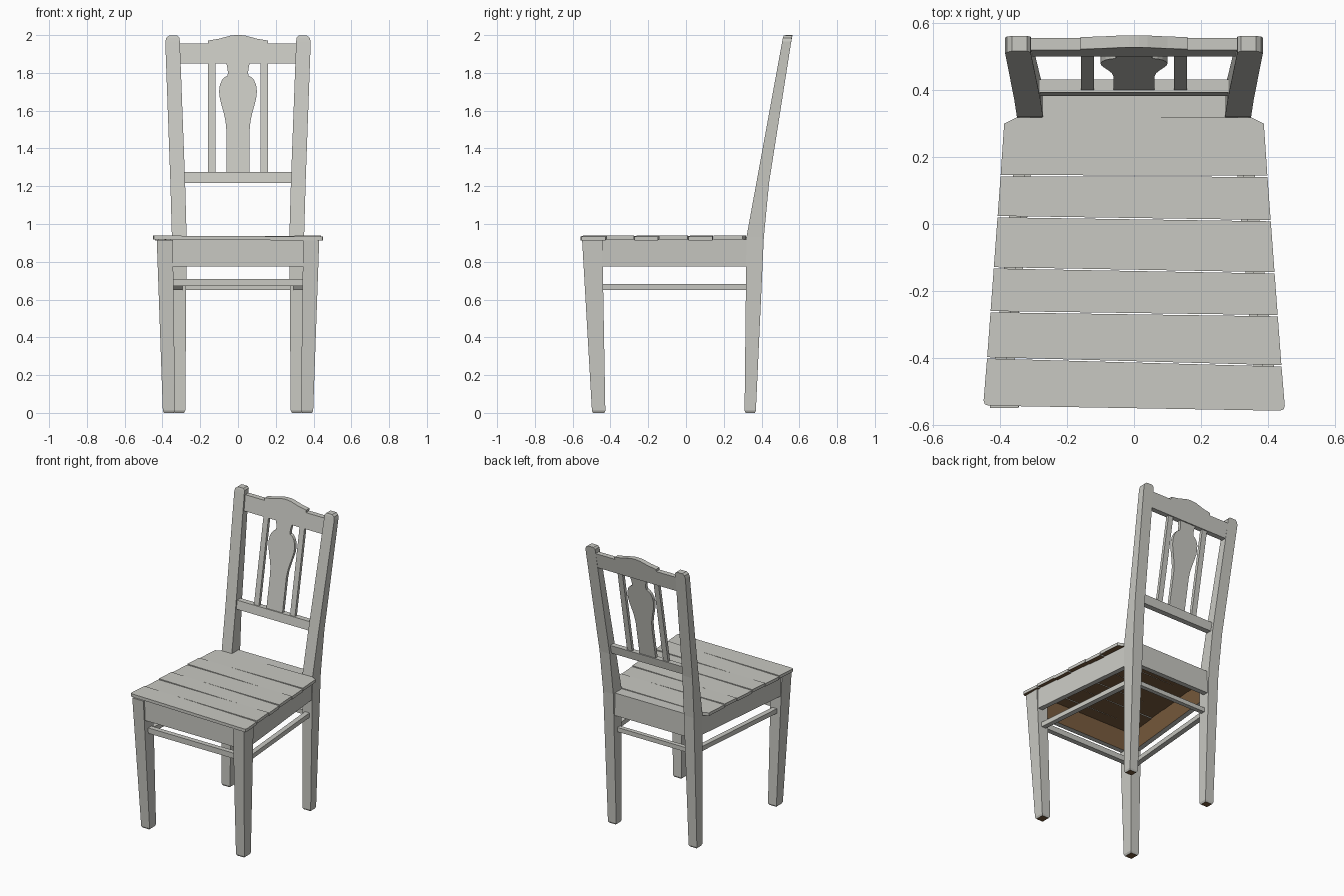
import bpy
import bmesh
from mathutils import Vector

cube = bpy.data.objects.get("Cube")
if cube:
    bpy.data.objects.remove(cube, do_unlink=True)


def material(name, rgb):
    mat = bpy.data.materials.new(name)
    mat.use_nodes = True
    mat.diffuse_color = (*rgb, 1)
    mat.node_tree.nodes["Principled BSDF"].inputs["Base Color"].default_value = (*rgb, 1)
    return mat


PAINT = material("pale grey paint", (0.58, 0.58, 0.54))
WOOD = material("bare brown wood", (0.19, 0.105, 0.047))


def skin(name, rings, bare=None):
    """Join rings of equal point count; faces whose normal follows 'bare' stay unpainted."""
    bm = bmesh.new()
    loops = [[bm.verts.new(p) for p in ring] for ring in rings]
    n = len(loops[0])
    bm.faces.new(loops[0])
    bm.faces.new(loops[-1])
    for low, high in zip(loops, loops[1:]):
        for i in range(n):
            j = (i + 1) % n
            bm.faces.new((low[i], low[j], high[j], high[i]))
    bmesh.ops.recalc_face_normals(bm, faces=bm.faces)
    bm.normal_update()
    if bare:
        for f in bm.faces:
            f.material_index = int(f.normal.dot(Vector(bare).normalized()) > 0.9)
    mesh = bpy.data.meshes.new(name)
    bm.to_mesh(mesh)
    bm.free()
    mesh.materials.append(PAINT)
    mesh.materials.append(WOOD)
    obj = bpy.data.objects.new(name, mesh)
    bpy.context.collection.objects.link(obj)
    return obj


def post(name, side, sections):
    """Tapered square post from (z, x inner, x outer, y front, y back) sections."""
    rings = [[(side * xi, yf, z), (side * xo, yf, z), (side * xo, yb, z), (side * xi, yb, z)]
             for z, xi, xo, yf, yb in sections]
    return skin(name, rings, (0, 0, -1))


def rail(name, a, b, z0, z1, thick, bare_inside=False):
    """Straight bar whose outer face runs from a to b in plan, thickened inwards."""
    a, b = Vector(a), Vector(b)
    d = (b - a).normalized()
    inward = Vector((-d.y, d.x))
    if inward.dot(a + b) > 0:
        inward = -inward
    plan = [a, b, b + inward * thick, a + inward * thick]
    bare = (inward.x, inward.y, 0) if bare_inside else None
    return skin(name, [[(p.x, p.y, z) for p in plan] for z in (z0, z1)], bare)


def leaning(name, outline, offset, thick):
    """Flat board with an (x, z) outline that follows the rake of the back."""
    def ring(extra):
        return [(x, 0.32 + 0.183 * (z - 0.93) + offset + extra, z) for x, z in outline]
    return skin(name, [ring(0), ring(thick)])


def mirrored(half):
    """Complete a symmetric outline from its right half, listed bottom to top."""
    return half + [(-x, z) for x, z in reversed(half) if x > 0]


# Legs, back posts, side aprons, side stretchers and thin back slats
for label, s in (("left", 1), ("right", -1)):
    post(f"{label}_front_leg", s, [
        (0, 0.34, 0.392, -0.492, -0.433),
        (0.012, 0.333, 0.398, -0.498, -0.427),
        (0.915, 0.345, 0.43, -0.55, -0.443)])
    post(f"{label}_back_post", s, [
        (0, 0.286, 0.337, 0.316, 0.364),
        (0.012, 0.279, 0.343, 0.31, 0.37),
        (0.93, 0.272, 0.35, 0.32, 0.412),
        (1.22, 0.28, 0.358, 0.373, 0.44),
        (1.965, 0.308, 0.385, 0.509, 0.557),
        (1.985, 0.309, 0.38, 0.513, 0.56),
        (1.997, 0.32, 0.365, 0.517, 0.562)])
    rail(f"{label}_apron", (s * 0.422, -0.46), (s * 0.342, 0.34), 0.775, 0.917, 0.035, True)
    rail(f"{label}_stretcher", (s * 0.395, -0.46), (s * 0.328, 0.33), 0.65, 0.682, 0.035)
    leaning(f"{label}_back_slat",
            [(s * 0.12, 1.26), (s * 0.158, 1.26), (s * 0.158, 1.86), (s * 0.12, 1.86)], 0.018, 0.022)

# Front and back aprons and stretchers
rail("front_apron", (-0.36, -0.535), (0.36, -0.535), 0.775, 0.917, 0.035, True)
rail("back_apron", (-0.29, 0.395), (0.29, 0.395), 0.775, 0.917, 0.035, True)
rail("front_stretcher", (-0.35, -0.5), (0.35, -0.5), 0.672, 0.71, 0.035)
rail("back_stretcher", (-0.29, 0.365), (0.29, 0.365), 0.65, 0.68, 0.03)


# Seat boards, slightly crooked joints with narrow gaps
def half_width(y):
    return 0.45 - 0.074 * (y + 0.55)


joints = [(-0.545, -0.56), (-0.4, -0.424), (-0.262, -0.274), (-0.131, -0.146),
          (0.022, 0.01), (0.144, 0.143), (0.32, 0.32)]
GAP = 0.002
for i, (front, back) in enumerate(zip(joints, joints[1:])):
    fl, fr = front[0] + GAP, front[1] + GAP
    bl, br = back[0] - GAP, back[1] - GAP
    if i == 0:
        c = 0.015
        plan = [(-half_width(fl) + c, fl), (half_width(fr) - c, fr),
                (half_width(fr) - c / 4, fr + c / 4), (half_width(fr), fr + c),
                (half_width(br), br), (-half_width(bl), bl),
                (-half_width(fl), fl + c), (-half_width(fl) + c / 4, fl + c / 4)]
    elif i == 5:
        plan = [(-half_width(fl), fl), (half_width(fr), fr), (0.388, 0.3),
                (0.352, br), (-0.352, bl), (-0.388, 0.3)]
    else:
        plan = [(-half_width(fl), fl), (half_width(fr), fr),
                (half_width(br), br), (-half_width(bl), bl)]
    roll = 0.006 if i % 2 else -0.006
    skin(f"seat_board_{i + 1}",
         [[(x, y, z + roll * x) for x, y in plan] for z in (0.915, 0.936)], (0, 0, -1))
rail("seat_back_filler", (-0.275, 0.395), (0.275, 0.395), 0.912, 0.932, 0.077)

# Lower back rail and crest rail with raised centre
leaning("lower_back_rail", mirrored([(0.29, 1.217), (0.29, 1.275)]), 0.01, 0.038)
leaning("crest_rail", mirrored([
    (0.315, 1.85), (0.315, 1.955), (0.16, 1.955), (0.16, 1.971),
    (0.1, 1.981), (0.04, 1.997), (0.015, 2.0)]), 0.012, 0.036)

# Vase-shaped central splat
leaning("central_splat", mirrored([
    (0.062, 1.26), (0.062, 1.5), (0.066, 1.545), (0.076, 1.59), (0.09, 1.64),
    (0.098, 1.675), (0.1, 1.705), (0.096, 1.735), (0.085, 1.762), (0.07, 1.778),
    (0.056, 1.785), (0.053, 1.8), (0.056, 1.825), (0.064, 1.86)]), 0.018, 0.022)
